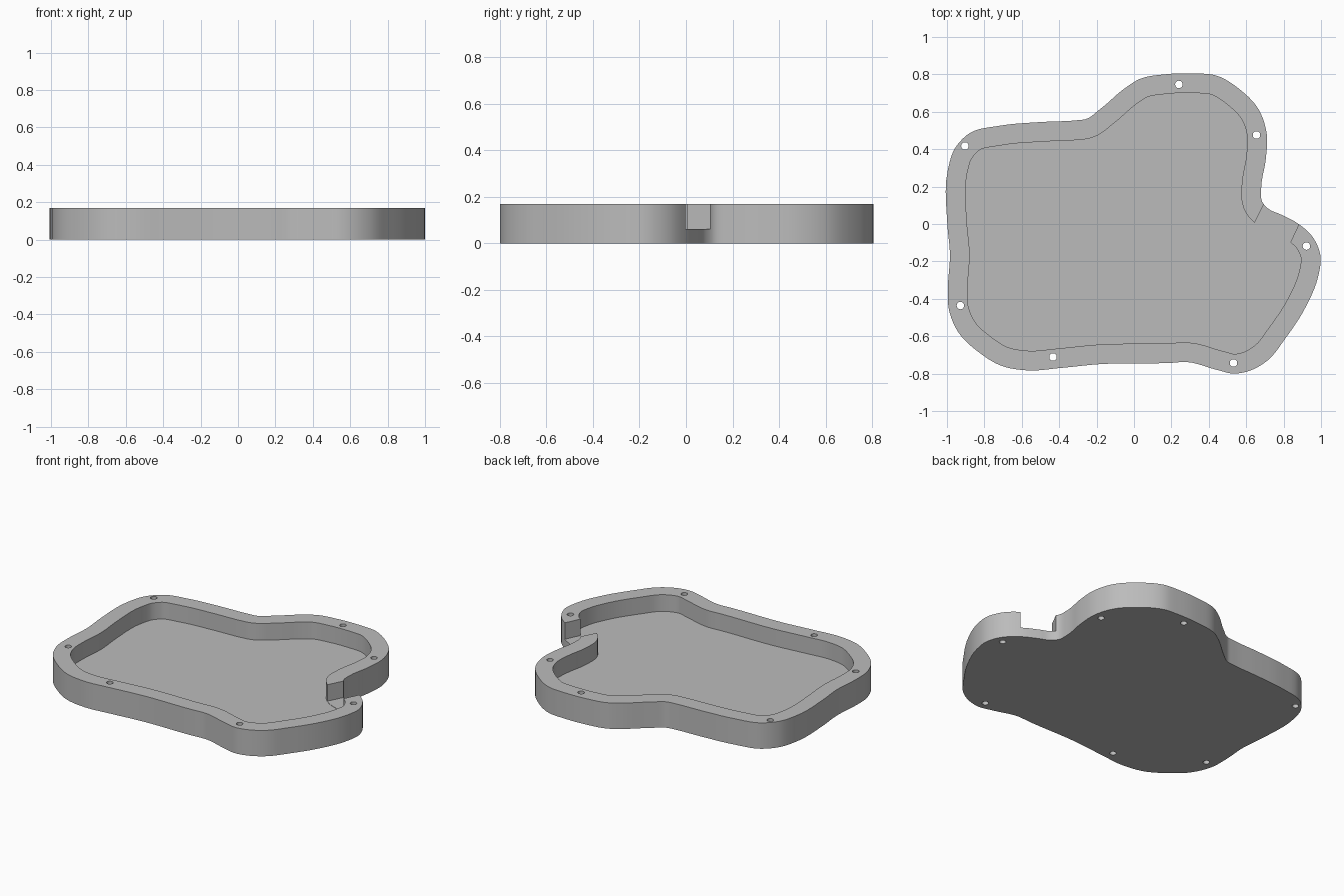
import bpy
import bmesh
from mathutils import Vector
from math import cos, sin, tau

HEIGHT = 0.17
FLOOR = 0.06
WALL = 0.105

cube = bpy.data.objects.get("Cube")
if cube:
    bpy.data.objects.remove(cube, do_unlink=True)

grey = bpy.data.materials.new("plain grey")
grey.use_nodes = True
colour = (0.5, 0.5, 0.5, 1)
grey.diffuse_color = colour
grey.node_tree.nodes["Principled BSDF"].inputs["Base Color"].default_value = colour

# Outer edge, clockwise from the back right corner
OUTLINE = [
    (-.995, .29), (-.96, .4), (-.88, .485), (-.72, .525), (-.5, .545),
    (-.3, .555), (-.26, .56), (-.18, .615), (-.05, .725), (.03, .775),
    (.165, .8), (.325, .805), (.435, .795), (.565, .72), (.665, .615),
    (.71, .48), (.705, .35), (.68, .19), (.685, .12), (.72, .08),
    (.78, .053), (.88, 0), (.952, -.065), (.997, -.17), (.984, -.283),
    (.92, -.44), (.807, -.615), (.717, -.727), (.63, -.78), (.535, -.8),
    (.444, -.78), (.283, -.738), (.19, -.743), (-.18, -.749),
    (-.396, -.77), (-.567, -.783), (-.717, -.755), (-.824, -.69),
    (-.94, -.578), (-.99, -.455), (-.995, -.348), (-.984, -.16),
    (-.998, 0),
]
SCREWS = [(.24, .746), (.655, .476), (.922, -.118), (.532, -.743),
          (-.433, -.711), (-.928, -.436), (-.904, .417)]


def smooth_loop(points, steps=5):
    """Closed curve through the points, with chord-scaled tangents."""
    pts = [Vector(p) for p in points]
    n = len(pts)

    def tangent(i):
        a, b, c = pts[i - 1], pts[i], pts[(i + 1) % n]
        before, after = (b - a).length, (c - b).length
        return ((b - a) / before * after + (c - b) / after * before) / (before + after)

    result = []
    for i in range(n):
        p, q = pts[i], pts[(i + 1) % n]
        span = (q - p).length
        m, k = tangent(i) * span, tangent((i + 1) % n) * span
        for s in range(steps):
            t = s / steps
            t2, t3 = t * t, t * t * t
            result.append(p * (2 * t3 - 3 * t2 + 1) + m * (t3 - 2 * t2 + t)
                          + q * (3 * t2 - 2 * t3) + k * (t3 - t2))
    return result


def inset_loop(loop, distance):
    """Clockwise loop moved inward, dropping points that come too close."""
    n = len(loop)
    result = []
    for i, p in enumerate(loop):
        d = (loop[(i + 1) % n] - loop[i - 1]).normalized()
        q = p + Vector((d.y, -d.x)) * distance
        if min((q - o).length for o in loop) > distance * 0.96:
            result.append(q)
    return result


def prism(name, loop, bottom, top):
    bm = bmesh.new()
    face = bm.faces.new([bm.verts.new((p[0], p[1], bottom)) for p in loop])
    extruded = bmesh.ops.extrude_face_region(bm, geom=[face])
    verts = [v for v in extruded["geom"] if isinstance(v, bmesh.types.BMVert)]
    bmesh.ops.translate(bm, verts=verts, vec=(0, 0, top - bottom))
    bmesh.ops.recalc_face_normals(bm, faces=bm.faces)
    mesh = bpy.data.meshes.new(name)
    bm.to_mesh(mesh)
    bm.free()
    mesh.materials.append(grey)
    obj = bpy.data.objects.new(name, mesh)
    bpy.context.collection.objects.link(obj)
    return obj


def cut(target, cutter):
    cutter.hide_render = True
    mod = target.modifiers.new("cut", "BOOLEAN")
    mod.operation = "DIFFERENCE"
    mod.solver = "EXACT"
    mod.object = cutter
    bpy.context.view_layer.objects.active = target
    bpy.ops.object.modifier_apply(modifier=mod.name)
    bpy.data.objects.remove(cutter, do_unlink=True)


# Solid tray body
outer = smooth_loop(OUTLINE)
tray = prism("tray", outer, 0, HEIGHT)

# Hollow inside, leaving an even wall and a floor
cut(tray, prism("cavity_cutter", inset_loop(outer, WALL), FLOOR, HEIGHT * 2))

# Slanted opening through the right wall
inner_a, outer_a = Vector((.64, -.002)), Vector((.69, .096))
inner_b, outer_b = Vector((.84, -.09)), Vector((.882, 0))
da, db = outer_a - inner_a, outer_b - inner_b
opening = [inner_a - da * .4, outer_a + da, outer_b + db, inner_b - db * .4]
cut(tray, prism("opening_cutter", opening, FLOOR + .002, HEIGHT * 2))

# Screw holes through the rim
for x, y in SCREWS:
    circle = [(x + .02 * cos(tau * i / 24), y + .02 * sin(tau * i / 24))
              for i in range(24)]
    cut(tray, prism("hole_cutter", circle, -HEIGHT, HEIGHT * 2))

bpy.ops.object.select_all(action="DESELECT")
tray.select_set(True)
bpy.context.view_layer.objects.active = tray
bpy.ops.object.shade_smooth_by_angle(angle=.5)
